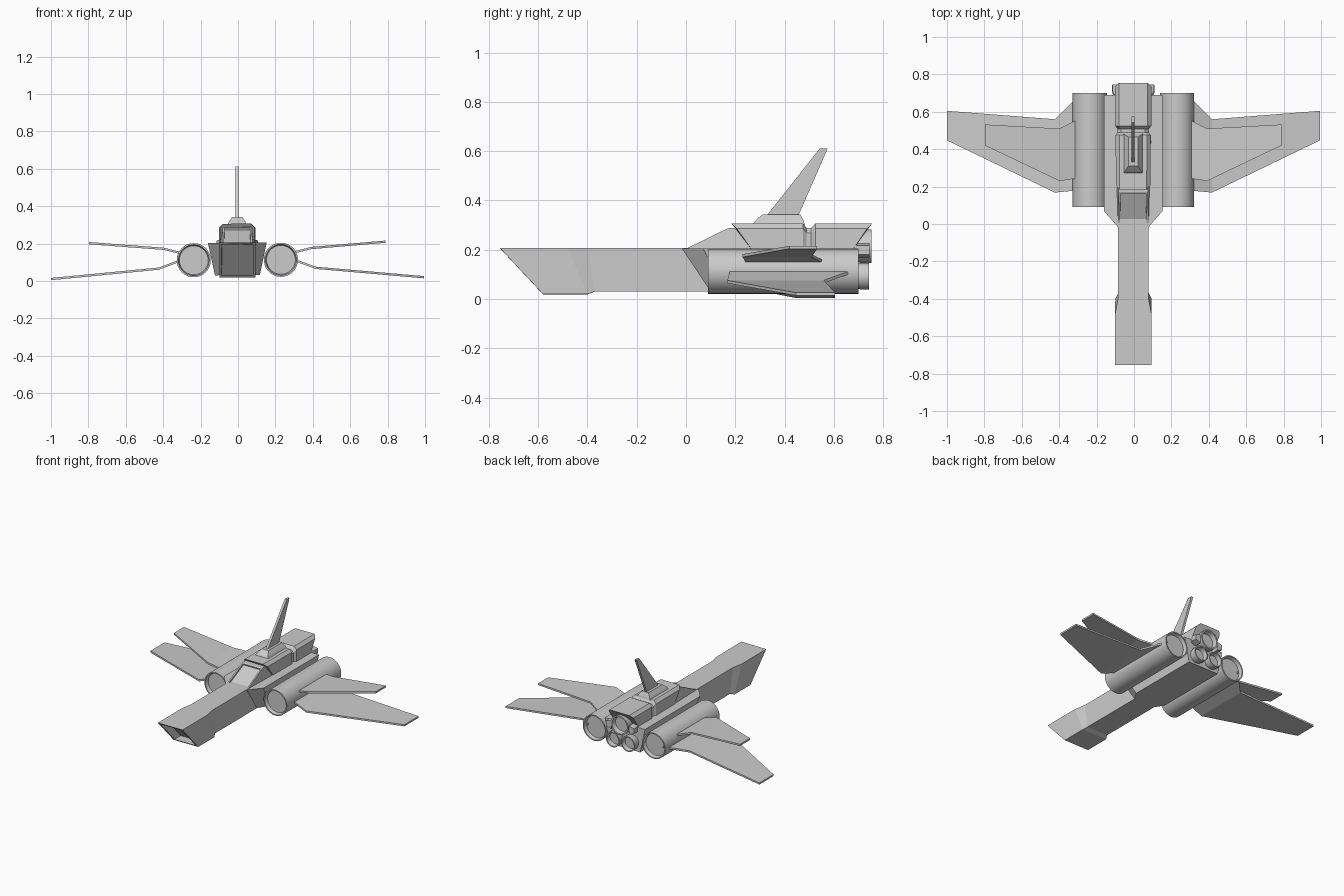
import bpy, bmesh, math
from mathutils import Vector, Matrix

if "Cube" in bpy.data.objects:
    bpy.data.objects.remove(bpy.data.objects["Cube"])


def finish(name, bm):
    bmesh.ops.remove_doubles(bm, verts=bm.verts, dist=1e-5)
    bmesh.ops.recalc_face_normals(bm, faces=bm.faces)
    me = bpy.data.meshes.new(name)
    bm.to_mesh(me)
    bm.free()
    ob = bpy.data.objects.new(name, me)
    bpy.context.collection.objects.link(ob)
    return ob


def skin(bm, rings, caps=True):
    """Bridge closed rings of points into a skin."""
    vs = [[bm.verts.new(p) for p in r] for r in rings]
    n = len(vs[0])
    for a, b in zip(vs, vs[1:]):
        for i in range(n):
            j = (i + 1) % n
            bm.faces.new((a[i], a[j], b[j], b[i]))
    if caps:
        bm.faces.new(vs[0])
        bm.faces.new(vs[-1])


def loft(name, rings):
    bm = bmesh.new()
    skin(bm, rings)
    return finish(name, bm)


def lathe(name, profile, x, z, n=40):
    """Turn (radius, y) points around an axis along y."""
    bm = bmesh.new()
    ang = [2 * math.pi * i / n for i in range(n)]
    skin(bm, [[(x + max(r, 1e-3) * math.cos(a), y, z + max(r, 1e-3) * math.sin(a))
               for a in ang] for r, y in profile])
    ob = finish(name, bm)
    bpy.ops.object.select_all(action='DESELECT')
    bpy.context.view_layer.objects.active = ob
    ob.select_set(True)
    bpy.ops.object.shade_smooth_by_angle(angle=math.radians(30))
    return ob


def recess(ob, direction, rim, push):
    """Inset the face pointing in a direction and push it inwards."""
    bm = bmesh.new()
    bm.from_mesh(ob.data)
    bm.normal_update()
    d = Vector(direction).normalized()
    f = max(bm.faces, key=lambda q: q.normal.dot(d))
    for t in (rim, 0.001):
        bmesh.ops.inset_individual(bm, faces=[f], thickness=t, use_even_offset=True)
    bmesh.ops.translate(bm, verts=list(f.verts), vec=Vector(push))
    bm.to_mesh(ob.data)
    bm.free()


def trapezoid(yb, yt, wb, wt, zb, zt):
    return [(-wb, yb, zb), (wb, yb, zb), (wt, yt, zt), (-wt, yt, zt)]


def hood_ring(yb, yt, w, z, c=0.02):
    return [(-w, yb, 0.195), (w, yb, 0.195), (w, yb + (yt - yb) * 0.75, z - c),
            (w - c, yt, z), (c - w, yt, z), (-w, yb + (yt - yb) * 0.75, z - c)]


# Long nose with slanted hollow front
nose = loft("nose", [trapezoid(-0.58, -0.755, 0.097, 0.097, 0.018, 0.205),
                     trapezoid(-0.40, -0.48, 0.097, 0.097, 0.018, 0.205),
                     trapezoid(-0.37, -0.40, 0.082, 0.082, 0.03, 0.205),
                     trapezoid(0.20, 0.20, 0.082, 0.082, 0.03, 0.205)])
recess(nose, (0, -1, -1), 0.013, (0, 0.07, 0))

# Main hull
loft("hull", [trapezoid(0.10, -0.015, 0.082, 0.083, 0.03, 0.203),
              trapezoid(0.16, 0.07, 0.12, 0.157, 0.03, 0.203),
              trapezoid(0.69, 0.69, 0.12, 0.157, 0.03, 0.203)])

# Cockpit with recessed windshield
cockpit = loft("cockpit", [[(s * 0.082, -0.005, 0.2), (s * 0.078, 0.17, 0.286),
                            (s * 0.078, 0.29, 0.286), (s * 0.09, 0.29, 0.2)]
                           for s in (-1, 1)])
recess(cockpit, (0, -0.44, 0.9), 0.010, (0, 0.004, -0.009))

# Upper fuselage with a groove across it and an overhanging tail
loft("upper_fuselage", [hood_ring(0.27, 0.185, 0.092, 0.305),
                        hood_ring(0.475, 0.475, 0.094, 0.305),
                        hood_ring(0.49, 0.49, 0.084, 0.286),
                        hood_ring(0.508, 0.508, 0.084, 0.286),
                        hood_ring(0.525, 0.525, 0.097, 0.305),
                        hood_ring(0.675, 0.755, 0.097, 0.305)])

# Fin and its pedestal
loft("fin_base", [[(-w, a, z), (w, a, z), (w, b, z), (-w, b, z)] for w, a, b, z in
                  ((0.052, 0.27, 0.482, 0.30), (0.045, 0.28, 0.478, 0.315),
                   (0.026, 0.31, 0.465, 0.342))])
loft("fin", [[(-0.008, a, z), (0.008, a, z), (0.008, b, z), (-0.008, b, z)]
             for a, b, z in ((0.325, 0.455, 0.335), (0.543, 0.575, 0.61))])

# Engine pods, wings and lower thrusters on each side
POD = [(0, 0.115), (0.077, 0.115), (0.083, 0.09), (0.091, 0.09),
       (0.091, 0.70), (0.083, 0.70), (0.077, 0.675), (0, 0.675)]
LOWER = [(0.295, 0.113, 0.18, 0.685), (0.42, 0.067, 0.168, 0.56), (0.997, 0.014, 0.447, 0.605)]
UPPER = [(0.295, 0.148, 0.245, 0.56), (0.395, 0.173, 0.23, 0.51), (0.793, 0.205, 0.42, 0.532)]


def nozzle(name, r, end, x, z):
    lathe(name, [(0, 0.68), (r * 0.85, 0.68), (r, 0.71), (r, end), (r * 0.86, end),
                 (r * 0.76, end - 0.03), (0, end - 0.03)], x, z, 32)


for side, s in (("left", -1), ("right", 1)):
    lathe(side + "_engine_pod", POD, s * 0.233, 0.111, 48)
    for label, stations in (("lower", LOWER), ("upper", UPPER)):
        loft(f"{side}_{label}_wing",
             [[(s * x, a, z - 0.006), (s * x, b, z - 0.006),
               (s * x, b, z + 0.006), (s * x, a, z + 0.006)] for x, z, a, b in stations])
    nozzle(side + "_thruster", 0.054, 0.742, s * 0.06, 0.092)
    # Small bracket beside the upper thruster
    loft(side + "_bracket", [[(s * 0.07, y, 0.165), (s * w, y, 0.18),
                              (s * w, y, 0.215), (s * 0.07, y, 0.225)]
                             for y, w in ((0.68, 0.095), (0.71, 0.11), (0.745, 0.11))])
nozzle("upper_thruster", 0.068, 0.752, 0, 0.213)

# The craft sits with a very slight roll
tilt = Matrix.Translation((-0.003, 0, 0.001)) @ Matrix.Rotation(-0.005, 4, 'Y')
for ob in bpy.context.collection.objects:
    ob.data.transform(tilt)
